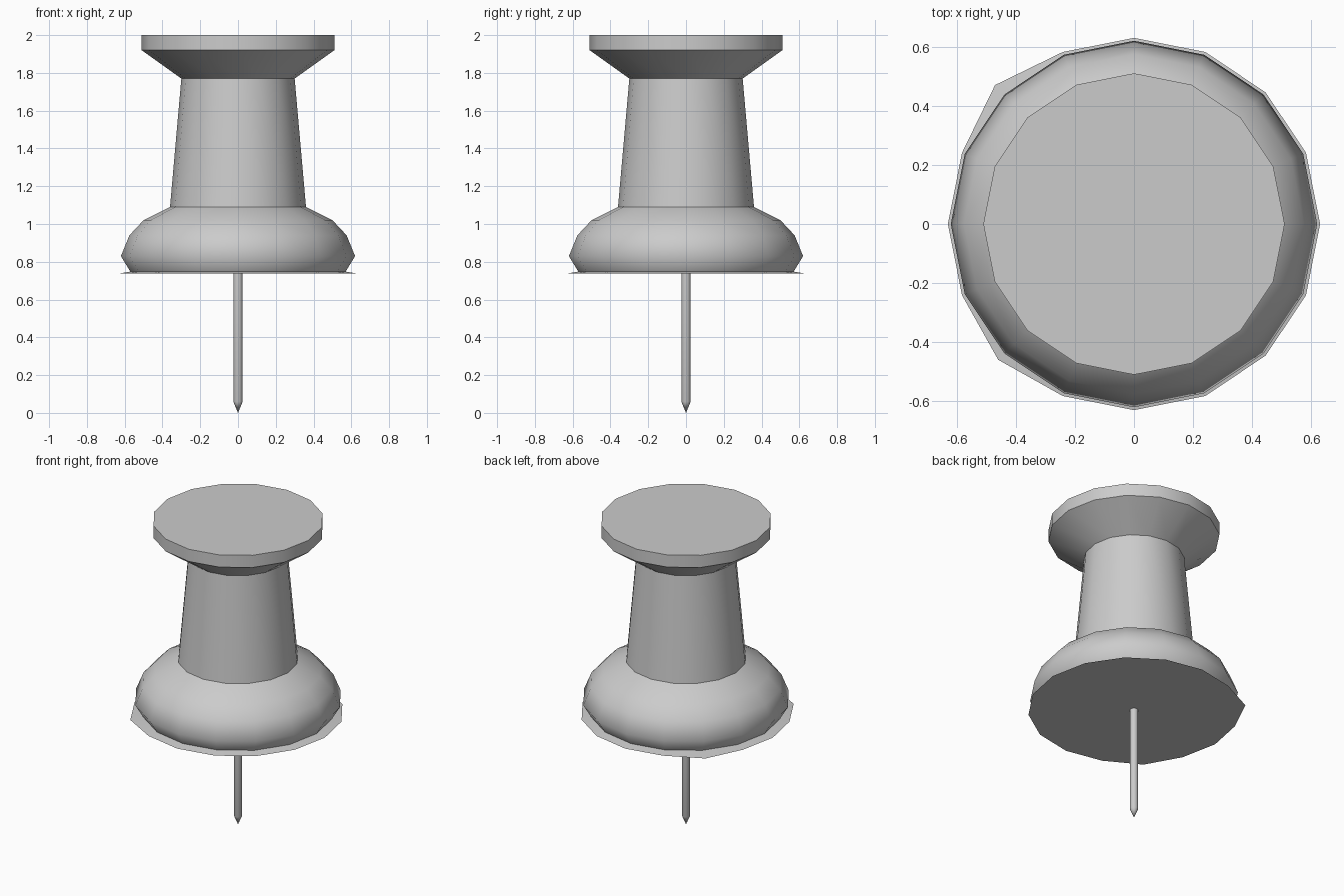
import bpy, bmesh, math

if "Cube" in bpy.data.objects:
    bpy.data.objects.remove(bpy.data.objects["Cube"])


def lathe(name, profile, sides, angle):
    """Revolve (radius, z) points around z; a zero radius becomes a pole."""
    bm = bmesh.new()
    rings = []
    for r, z in profile:
        if r == 0:
            rings.append([bm.verts.new((0, 0, z))] * sides)
        else:
            rings.append([bm.verts.new((r * math.cos(2 * math.pi * i / sides),
                                        r * math.sin(2 * math.pi * i / sides), z))
                          for i in range(sides)])
    for a, b in zip(rings, rings[1:]):
        for i in range(sides):
            j = (i + 1) % sides
            bm.faces.new(list(dict.fromkeys((a[i], b[i], b[j], a[j]))))
    bm.normal_update()
    bmesh.ops.recalc_face_normals(bm, faces=bm.faces)
    mesh = bpy.data.meshes.new(name)
    bm.to_mesh(mesh)
    bm.free()
    obj = bpy.data.objects.new(name, mesh)
    bpy.context.collection.objects.link(obj)
    bpy.ops.object.select_all(action='DESELECT')
    obj.select_set(True)
    bpy.context.view_layer.objects.active = obj
    bpy.ops.object.shade_smooth_by_angle(angle=math.radians(angle))
    return obj


# Handle: flat head, tapered grip, rounded base and thin flared rim
handle = lathe("handle", [
    (0, 2.0), (0.51, 2.0), (0.51, 1.92), (0.30, 1.77), (0.36, 1.09),
    (0.50, 1.02), (0.575, 0.94), (0.62, 0.83), (0.57, 0.748),
    (0.63, 0.738), (0, 0.738)], 16, 53)

# Two rim corners are pulled slightly outward
for v in handle.data.vertices:
    if v.co.z < 0.74 and v.co.x < -0.4 and abs(abs(v.co.x) - abs(v.co.y)) < 0.01:
        s = (0.665 if v.co.y > 0 else 0.65) / 0.63
        v.co.x *= s
        v.co.y *= s

# Needle with pointed tip
lathe("needle", [(0, 0.76), (0.025, 0.76), (0.025, 0.06), (0, 0.0)], 12, 35)
